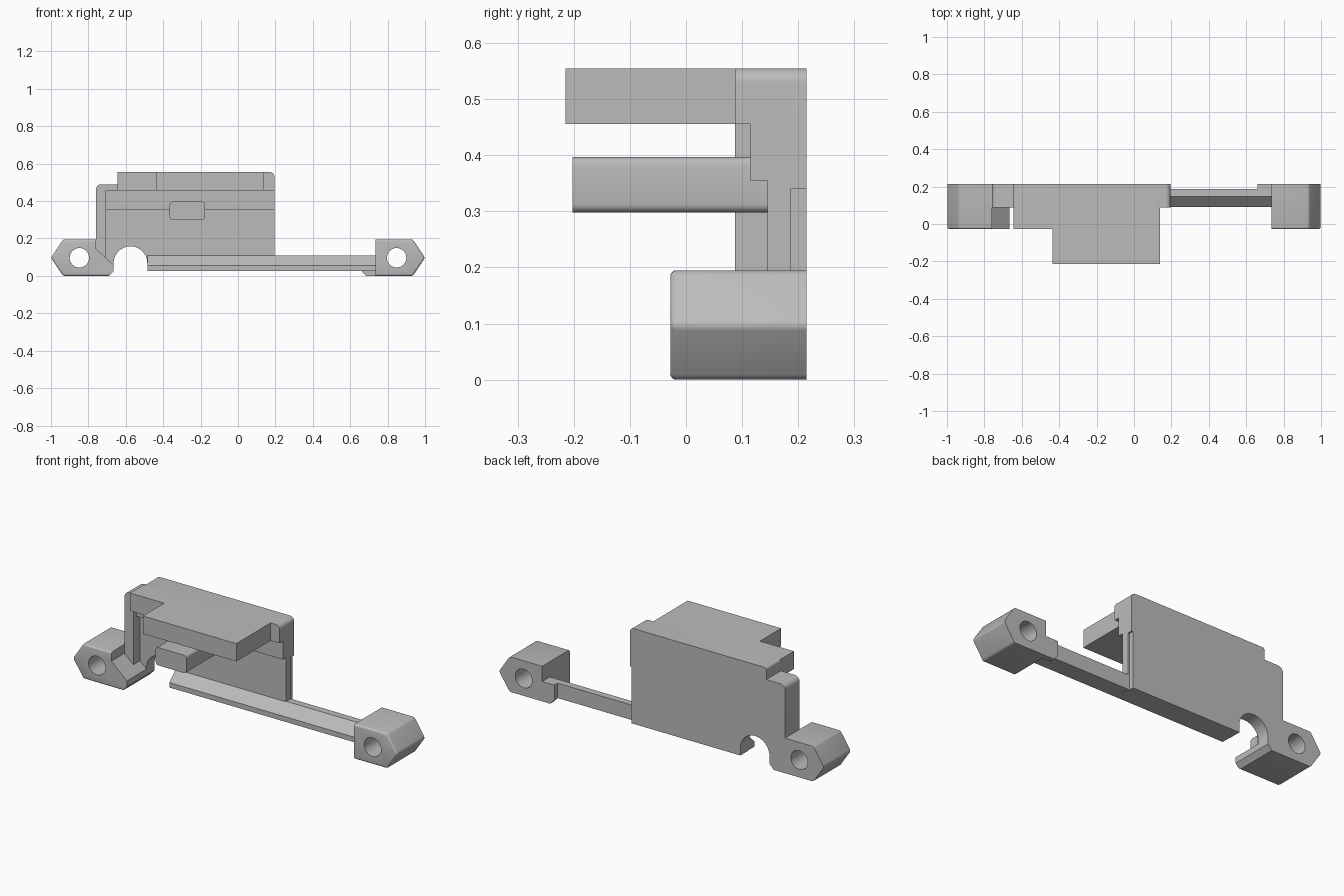
import bpy
import bmesh
import math
from mathutils import Vector

if "Cube" in bpy.data.objects:
    bpy.data.objects.remove(bpy.data.objects["Cube"], do_unlink=True)

BACK = 0.215
LUG_FRONT = -0.028

grey = bpy.data.materials.new("plain grey")
grey.use_nodes = True
grey.diffuse_color = (0.5, 0.5, 0.5, 1)
grey.node_tree.nodes["Principled BSDF"].inputs["Base Color"].default_value = (0.5, 0.5, 0.5, 1)


def arc(cx, cz, r, start, end, n=8):
    angles = [math.radians(start + (end - start) * i / n) for i in range(n + 1)]
    return [(cx + r * math.cos(a), cz + r * math.sin(a)) for a in angles]


def prism(name, outline, start, depth, axis="y", bevel=0, rule=None):
    """Extrude a 2D outline along an axis, then round the edges the rule picks."""
    place = {"x": lambda p: (start, p[0], p[1]),
             "y": lambda p: (p[0], start, p[1]),
             "z": lambda p: (p[0], p[1], start)}[axis]
    bm = bmesh.new()
    face = bm.faces.new([bm.verts.new(place(p)) for p in outline])
    moved = bmesh.ops.extrude_face_region(bm, geom=[face])["geom"]
    offset = Vector([depth if a == axis else 0 for a in "xyz"])
    bmesh.ops.translate(bm, vec=offset, verts=[v for v in moved if isinstance(v, bmesh.types.BMVert)])
    bmesh.ops.recalc_face_normals(bm, faces=bm.faces)
    if bevel:
        edges = [e for e in bm.edges if rule(*[v.co for v in e.verts])]
        bmesh.ops.bevel(bm, geom=edges, offset=bevel, segments=4, profile=0.5, affect="EDGES")
    mesh = bpy.data.meshes.new(name)
    bm.to_mesh(mesh)
    bm.free()
    mesh.materials.append(grey)
    obj = bpy.data.objects.new(name, mesh)
    bpy.context.collection.objects.link(obj)
    return obj


def box(name, x0, x1, y0, y1, z0, z1, **kw):
    return prism(name, [(x0, z0), (x1, z0), (x1, z1), (x0, z1)], y0, y1 - y0, **kw)


def activate(obj):
    bpy.ops.object.select_all(action="DESELECT")
    obj.select_set(True)
    bpy.context.view_layer.objects.active = obj


def cut(obj, *cutters):
    activate(obj)
    for cutter in cutters:
        cutter.hide_render = True
        mod = obj.modifiers.new("cut", "BOOLEAN")
        mod.operation = "DIFFERENCE"
        mod.solver = "EXACT"
        mod.object = cutter
        bpy.ops.object.modifier_apply(modifier=mod.name)
        bpy.data.objects.remove(cutter, do_unlink=True)


# Upright plate with a round cable notch at its foot and rounded top corners
plate_outline = (
    [(-0.76, 0.145), (-0.665, 0.06)]
    + arc(-0.575, 0.068, 0.09, 180, 0, 24)
    + [(-0.485, 0.025), (0.195, 0.025)]
    + arc(0.17, 0.53, 0.025, 0, 90)
    + arc(-0.633, 0.543, 0.012, 90, 180, 4)
    + [(-0.645, 0.49)]
    + arc(-0.73, 0.46, 0.03, 90, 180))
plate = prism("back_plate", plate_outline, 0.087, BACK - 0.087)

# Stepped front recess and the shallow relief on the rear right edge
cut(plate,
    box("upper_recess", -0.705, 0.3, 0, 0.115, -0.1, 0.456),
    box("lower_recess", -0.705, 0.3, 0, 0.145, -0.1, 0.355),
    box("edge_relief", 0.186, 0.3, 0.186, 0.3, -0.1, 0.34))

# Stepped shelf reaching forward from the top
shelf = prism("top_shelf", [(-0.645, 0.087), (-0.645, -0.028), (-0.435, -0.028),
                            (-0.435, -0.215), (0.14, -0.215), (0.14, 0.087)],
              0.456, 0.099, axis="z")

# Rounded peg in the middle of the recess
peg = box("peg", -0.365, -0.177, -0.202, 0.145, 0.298, 0.397, bevel=0.015,
          rule=lambda a, b: abs(a.y - b.y) > 0.01)

# Long rail with a sloped front edge
rail = prism("rail", [(0.09, 0.027), (0.186, 0.027), (0.186, 0.11), (0.147, 0.11), (0.09, 0.055)],
             -0.485, 1.22, axis="x")

# Rear tab joining the rail to the right-hand lug
tab = prism("rail_tab", [(0.66, 0.027), (0.685, 0), (0.735, 0), (0.735, 0.11), (0.66, 0.11)],
            0.186, BACK - 0.186)

# Pointed end lugs, rounded except at the back and on the inner faces
tip = [(0.935, 0), (1, 0.097), (0.935, 0.195)]
lugs = {
    "left_lug": (1, [(0.735, 0.195), (0.735, 0)]),
    "right_lug": (-1, [(0.76, 0.195), (0.76, 0.145), (0.665, 0.06), (0.665, 0.027), (0.69, 0)]),
}


def lug_edge(a, b):
    at_back = a.y > 0.2 and b.y > 0.2
    inner = abs(a.x) < 0.78 and abs(b.x) < 0.78
    return not at_back and not inner


parts = [plate, peg]
for name, (side, inner) in lugs.items():
    outline = [(side * x, z) for x, z in tip + inner]
    lug = prism(name, outline, LUG_FRONT, BACK - LUG_FRONT, bevel=0.011, rule=lug_edge)
    hole = prism("hole", arc(side * 0.848, 0.097, 0.052, 0, 348.75, 31), -0.3, 0.8)
    cut(lug, hole)
    parts.append(lug)

for obj in parts:
    activate(obj)
    bpy.ops.object.shade_smooth_by_angle(angle=math.radians(30))
